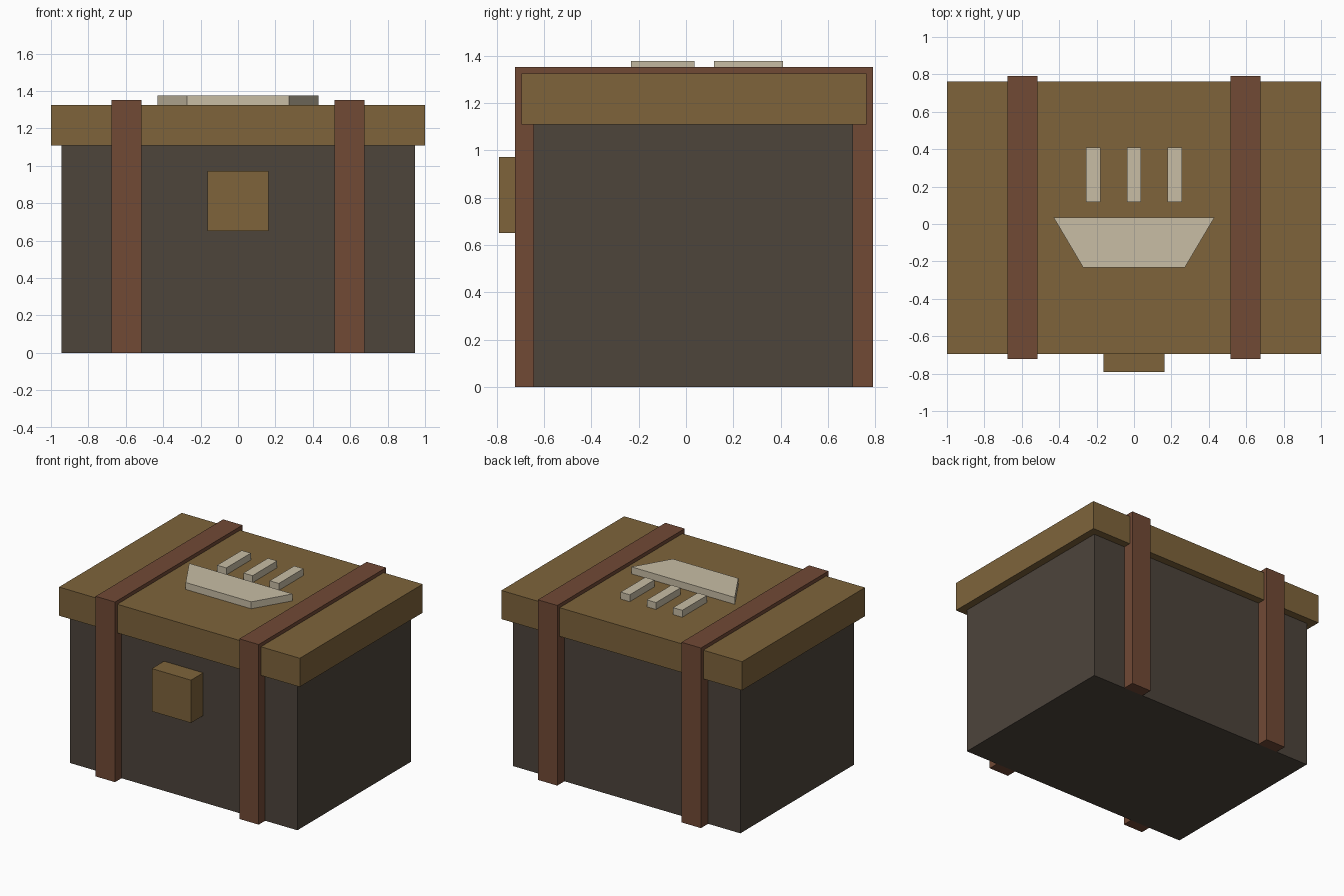
import bpy, bmesh

if "Cube" in bpy.data.objects:
    bpy.data.objects.remove(bpy.data.objects["Cube"])


def material(name, rgb):
    m = bpy.data.materials.new(name)
    m.diffuse_color = (*rgb, 1)
    m.use_nodes = True
    m.node_tree.nodes["Principled BSDF"].inputs["Base Color"].default_value = m.diffuse_color
    return m


DARK = material("dark_wood", (0.074, 0.058, 0.044))
WOOD = material("wood", (0.209, 0.127, 0.044))
LEATHER = material("leather", (0.165, 0.067, 0.036))
BONE = material("pale_inlay", (0.578, 0.509, 0.376))


def prism(name, profile, shift, mat):
    """Extrude a closed planar profile along the shift vector."""
    bm = bmesh.new()
    face = bm.faces.new([bm.verts.new(p) for p in profile])
    ext = bmesh.ops.extrude_face_region(bm, geom=[face], use_keep_orig=True)
    verts = [g for g in ext["geom"] if isinstance(g, bmesh.types.BMVert)]
    bmesh.ops.translate(bm, verts=verts, vec=shift)
    bmesh.ops.recalc_face_normals(bm, faces=bm.faces[:])
    mesh = bpy.data.meshes.new(name)
    bm.to_mesh(mesh)
    bm.free()
    mesh.materials.append(mat)
    obj = bpy.data.objects.new(name, mesh)
    bpy.context.collection.objects.link(obj)
    return obj


def box(name, x, y, z, mat):
    """Box from (min, max) ranges on each axis."""
    base = [(x[0], y[0], z[0]), (x[1], y[0], z[0]),
            (x[1], y[1], z[0]), (x[0], y[1], z[0])]
    return prism(name, base, (0, 0, z[1] - z[0]), mat)


# Chest body, overhanging lid and front latch
box("chest_body", (-0.945, 0.945), (-0.645, 0.705), (0, 1.14), DARK)
box("lid", (-1, 1), (-0.695, 0.762), (1.11, 1.325), WOOD)
box("latch", (-0.163, 0.163), (-0.79, -0.645), (0.652, 0.973), WOOD)

# Straps: bands running up the front, over the lid and down the back
band = [(-0.722, 0), (-0.722, 1.352), (0.79, 1.352), (0.79, 0),
        (0.705, 0), (0.705, 1.3), (-0.645, 1.3), (-0.645, 0)]
for name, x in (("left_strap", -0.677), ("right_strap", 0.516)):
    prism(name, [(x, y, z) for y, z in band], (0.161, 0, 0), LEATHER)

# Raised bowl shape with three bars on the lid
bowl = [(-0.43, 0.035), (-0.272, -0.232), (0.272, -0.232), (0.43, 0.035)]
prism("bowl_inlay", [(x, y, 1.31) for x, y in bowl], (0, 0, 0.067), BONE)
for i, x in enumerate((-0.218, 0, 0.218)):
    box(f"bar_inlay_{i + 1}", (x - 0.038, x + 0.038), (0.118, 0.41),
        (1.31, 1.377), BONE)
